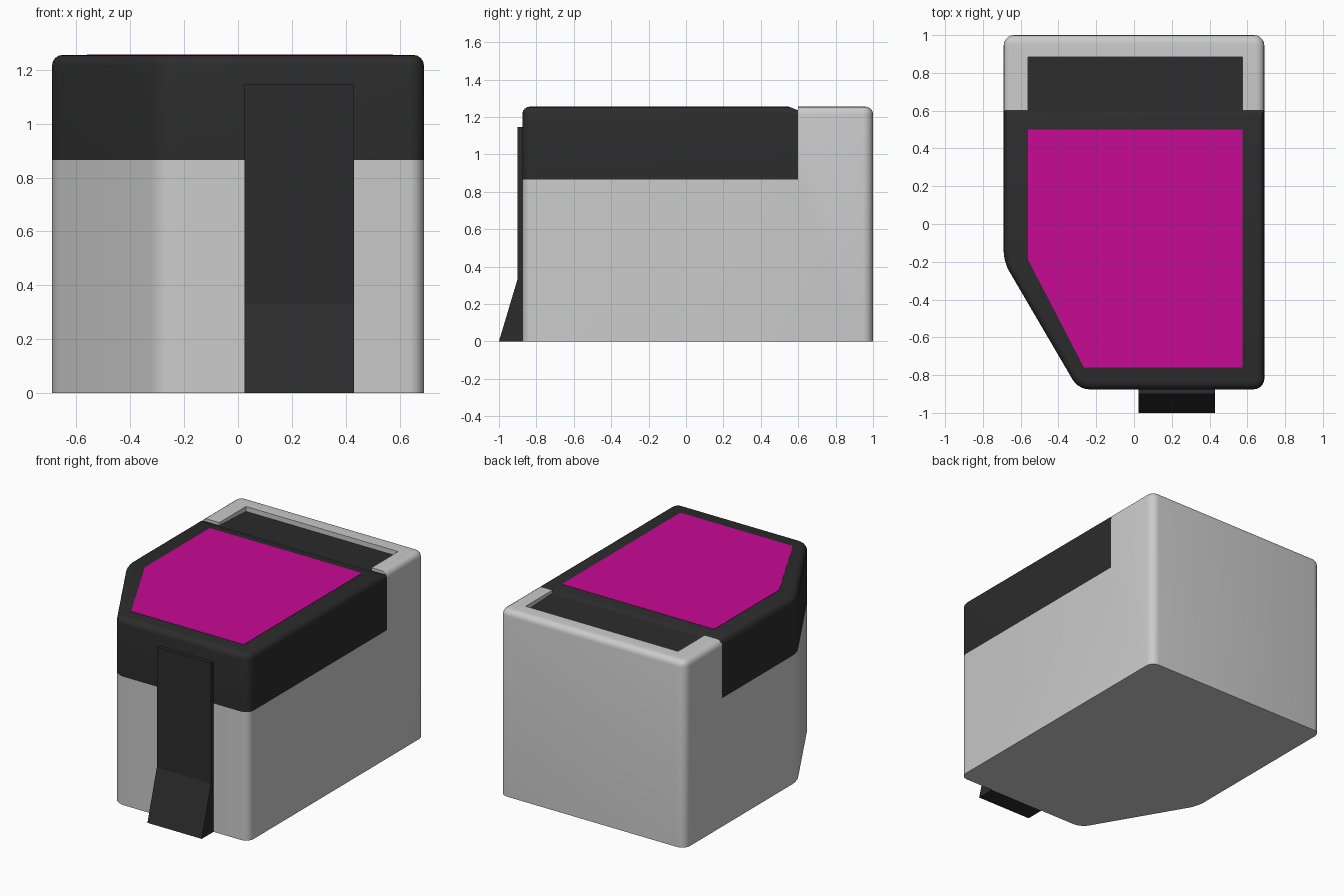
import bpy, bmesh, math
from mathutils import Vector

if "Cube" in bpy.data.objects:
    bpy.data.objects.remove(bpy.data.objects["Cube"])

TOP, SEAM, SPLIT = 1.255, 0.865, 0.6


def material(name, rgb):
    m = bpy.data.materials.new(name)
    m.diffuse_color = (*rgb, 1)
    m.use_nodes = True
    m.node_tree.nodes["Principled BSDF"].inputs["Base Color"].default_value = m.diffuse_color
    return m


def prism(name, pts, depth, axis, mat=None, finish=None):
    """Extrude a closed outline of 3D points along a vector."""
    bm = bmesh.new()
    face = bm.faces.new([bm.verts.new(p) for p in pts])
    ext = bmesh.ops.extrude_face_region(bm, geom=[face])
    moved = [v for v in ext['geom'] if isinstance(v, bmesh.types.BMVert)]
    bmesh.ops.translate(bm, verts=moved, vec=Vector(axis) * depth)
    if finish:
        finish(bm)
    bmesh.ops.recalc_face_normals(bm, faces=bm.faces)
    me = bpy.data.meshes.new(name)
    bm.to_mesh(me)
    bm.free()
    ob = bpy.data.objects.new(name, me)
    bpy.context.collection.objects.link(ob)
    if mat:
        me.materials.append(mat)
    return ob


def side_prism(name, yz, x0, x1, mat=None):
    return prism(name, [(x0, y, z) for y, z in yz], x1 - x0, (1, 0, 0), mat)


def boolean(ob, cutter, operation):
    mod = ob.modifiers.new(operation, 'BOOLEAN')
    mod.object, mod.operation, mod.solver = cutter, operation, 'EXACT'
    bpy.context.view_layer.objects.active = ob
    bpy.ops.object.modifier_apply(modifier=mod.name)
    bpy.data.objects.remove(cutter)


def smooth(ob):
    bpy.ops.object.select_all(action='DESELECT')
    ob.select_set(True)
    bpy.context.view_layer.objects.active = ob
    bpy.ops.object.shade_smooth_by_angle(angle=math.radians(35))


def round_edges(bm):
    """Round the upright corners, then the top rim."""
    upright = [e for e in bm.edges if abs(e.verts[0].co.z - e.verts[1].co.z) > 0.5]
    bmesh.ops.bevel(bm, geom=upright, offset=0.055, segments=5, profile=0.5, affect='EDGES')
    rim = [e for e in bm.edges if all(v.co.z > TOP - 1e-4 for v in e.verts)]
    bmesh.ops.bevel(bm, geom=rim, offset=0.04, segments=4, profile=0.5, affect='EDGES')


def shell(name, mat=None):
    outline = [(0.69, -0.875), (0.69, 1), (-0.69, 1), (-0.69, -0.2), (-0.295, -0.875)]
    return prism(name, [(x, y, 0) for x, y in outline], TOP, (0, 0, 1), mat, round_edges)


dark = material("dark_plastic", (0.025, 0.025, 0.025))
pink = material("magenta_label", (0.58, 0.003, 0.3))

# Grey case, cut away for the lid and for the rear recess
case = shell("case")
front_zone = [(-1.5, SEAM), (SPLIT, SEAM), (SPLIT, 2), (-1.5, 2)]
boolean(case, side_prism("lid_cutter", front_zone, -1, 1), 'DIFFERENCE')
recess = [(0.4, 1.1), (0.885, 1.1), (0.885, 2), (0.4, 2)]
boolean(case, side_prism("recess_cutter", recess, -0.56, 0.575), 'DIFFERENCE')
smooth(case)

# Dark lid, same outer shape, dipping at its rear edge
lid = shell("lid", dark)
lid_zone = [(-1.5, SEAM), (SPLIT, SEAM), (SPLIT, 1.235), (0.55, TOP), (0.55, 2), (-1.5, 2)]
boolean(lid, side_prism("lid_keeper", lid_zone, -1, 1), 'INTERSECT')
smooth(lid)

# Sunken dark panel behind the lid
side_prism("rear_panel", [(SPLIT, 1.1), (0.885, 1.1), (0.885, 1.222), (SPLIT, 1.235)],
           -0.56, 0.575, dark)

# Magenta label on the lid
label = [(-0.56, 0.5), (-0.56, -0.19), (-0.265, -0.76), (0.575, -0.76), (0.575, 0.5)]
prism("label", [(x, y, TOP - 0.005) for x, y in label], 0.007, (0, 0, 1), pink)

# Front latch strip with flared foot
side_prism("front_latch", [(-0.87, 0), (-1, 0), (-0.9, 0.335), (-0.9, 1.145), (-0.87, 1.145)],
           0.025, 0.43, dark)
